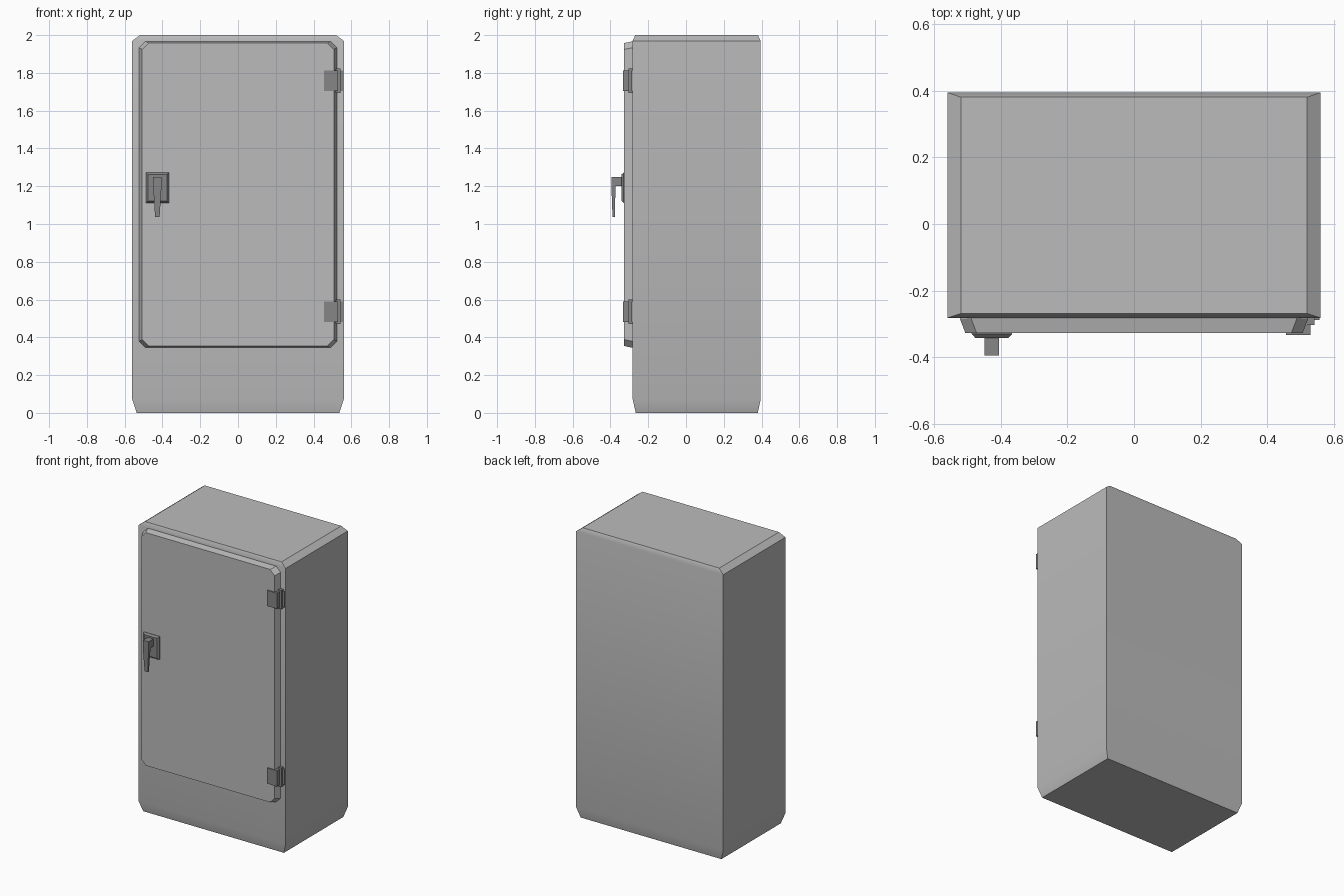
import bpy, bmesh, math

if "Cube" in bpy.data.objects:
    bpy.data.objects.remove(bpy.data.objects["Cube"])


def material(name, v):
    m = bpy.data.materials.new(name)
    m.diffuse_color = (v, v, v, 1)
    m.use_nodes = True
    m.node_tree.nodes["Principled BSDF"].inputs["Base Color"].default_value = m.diffuse_color
    return m


PAINT = material("light grey paint", 0.50)
METAL = material("dark grey metal", 0.24)


def loft(name, rings, mat, smooth=0):
    """Skin a stack of matching closed rings and cap both ends."""
    bm = bmesh.new()
    loops = [[bm.verts.new(p) for p in ring] for ring in rings]
    n = len(loops[0])
    for a, b in zip(loops, loops[1:]):
        for i in range(n):
            j = (i + 1) % n
            bm.faces.new((a[i], a[j], b[j], b[i]))
    bm.faces.new(loops[0][::-1])
    bm.faces.new(loops[-1])
    bmesh.ops.recalc_face_normals(bm, faces=bm.faces)
    me = bpy.data.meshes.new(name)
    bm.to_mesh(me)
    bm.free()
    me.materials.append(mat)
    ob = bpy.data.objects.new(name, me)
    bpy.context.collection.objects.link(ob)
    if smooth:
        bpy.context.view_layer.objects.active = ob
        ob.select_set(True)
        bpy.ops.object.shade_smooth_by_angle(angle=math.radians(smooth))
        ob.select_set(False)
    return ob


def rect_z(x0, x1, y0, y1, z):
    return [(x0, y0, z), (x1, y0, z), (x1, y1, z), (x0, y1, z)]


def rect_y(x0, x1, z0, z1, y):
    return [(x0, y, z0), (x1, y, z0), (x1, y, z1), (x0, y, z1)]


def box(name, x0, x1, y0, y1, z0, z1, mat):
    return loft(name, [rect_z(x0, x1, y0, y1, z0), rect_z(x0, x1, y0, y1, z1)], mat)


def door_ring(inset_x, inset_z, y):
    """Rectangle with clipped corners."""
    x, z0, z1, c = 0.523 - inset_x, 0.345 + inset_z, 1.967 - inset_z, 0.034
    return [(-x + c, y, z0), (x - c, y, z0), (x, y, z0 + c), (x, y, z1 - c),
            (x - c, y, z1), (-x + c, y, z1), (-x, y, z1 - c), (-x, y, z0 + c)]


# Cabinet shell with tapered foot and chamfered top
loft("cabinet_body", [rect_z(-0.536, 0.536, -0.266, 0.38, 0),
                      rect_z(-0.56, 0.56, -0.282, 0.395, 0.07),
                      rect_z(-0.56, 0.56, -0.282, 0.395, 1.97),
                      rect_z(-0.52, 0.52, -0.269, 0.381, 2)], PAINT, 35)

# Raised door panel
loft("door", [door_ring(0, 0, -0.275), door_ring(0, 0, -0.285),
              door_ring(0.016, 0.009, -0.327)], PAINT)

# Hinges: leaf on the door, pin block, leaf on the frame
for label, z in (("lower", 0.535), ("upper", 1.758)):
    box(label + "_hinge_leaf", 0.456, 0.53, -0.334, -0.325, z - 0.054, z + 0.054, METAL)
    box(label + "_hinge_pin", 0.507, 0.53, -0.33, -0.303, z - 0.054, z + 0.054, METAL)
    box(label + "_hinge_block", 0.519, 0.543, -0.304, -0.28, z - 0.065, z + 0.065, METAL)
    box(label + "_hinge_frame_leaf", 0.519, 0.557, -0.289, -0.28, z - 0.054, z + 0.054, METAL)

# Handle: bevelled plate, stem and tapered lever
HX = -0.427
loft("handle_plate", [rect_y(HX - 0.061, HX + 0.061, 1.112, 1.272, -0.325),
                      rect_y(HX - 0.061, HX + 0.061, 1.112, 1.272, -0.33),
                      rect_y(HX - 0.05, HX + 0.05, 1.122, 1.262, -0.342)], METAL)
box("handle_stem", HX - 0.022, HX + 0.022, -0.38, -0.34, 1.2, 1.25, METAL)
loft("handle_lever", [rect_z(HX - 0.012, HX + 0.012, -0.389, -0.377, 1.037),
                      rect_z(HX - 0.022, HX + 0.022, -0.395, -0.373, 1.2),
                      rect_z(HX - 0.022, HX + 0.022, -0.395, -0.373, 1.25)], METAL)
